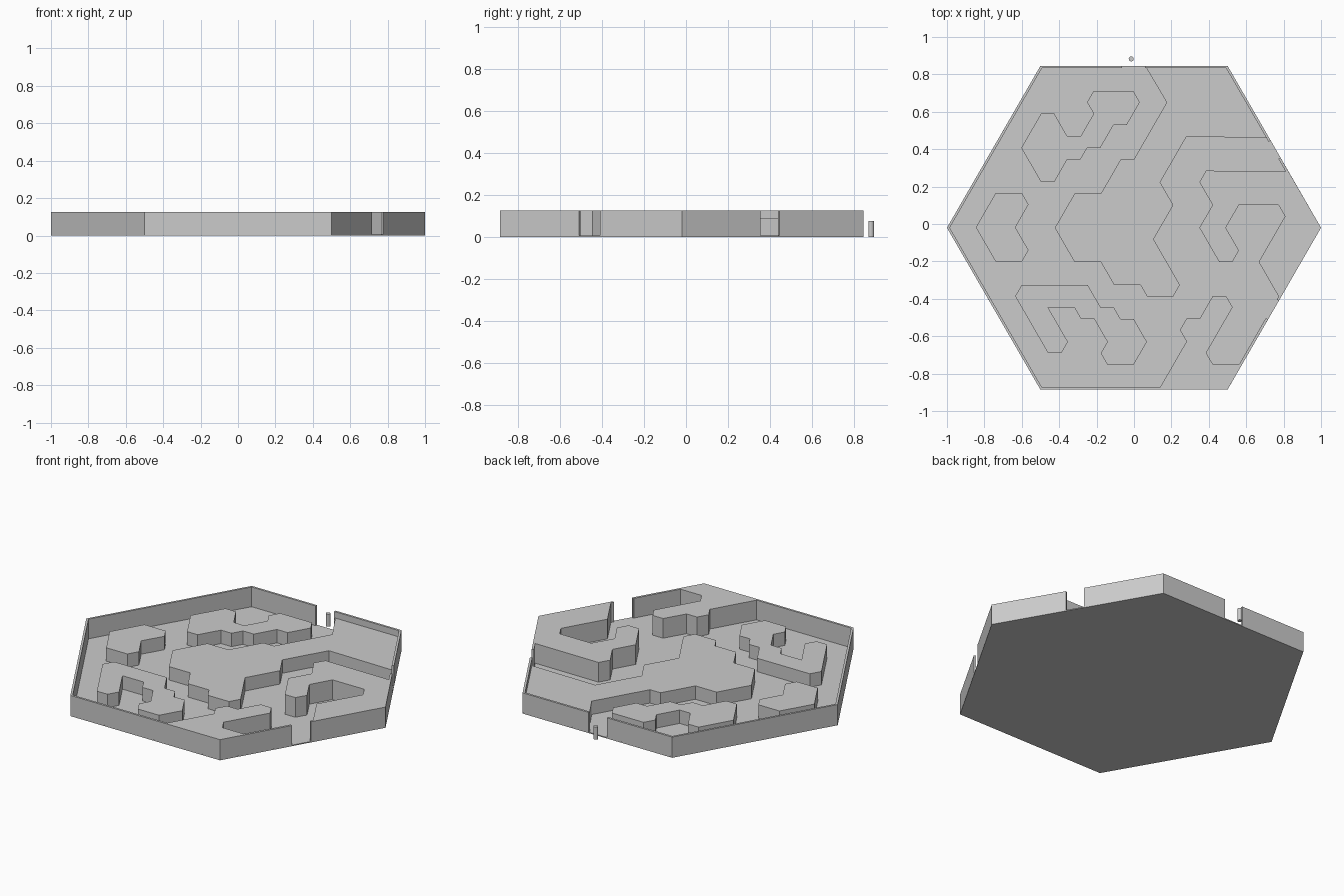
import bpy, bmesh, math

if "Cube" in bpy.data.objects:
    bpy.data.objects.remove(bpy.data.objects["Cube"])

CY = -0.02      # centre of the hexagon in y
UNIT = 0.0704   # step of the triangular grid the walls follow
RIM_TOP = 0.125
ISLAND_TOP = 0.087
FLOOR_TOP = 0.006


def prism(name, pts, z0, z1):
    """Flat outline extruded from z0 to z1."""
    bm = bmesh.new()
    face = bm.faces.new([bm.verts.new((x, y, z0)) for x, y in pts])
    top = bmesh.ops.extrude_face_region(bm, geom=[face])["geom"]
    for v in top:
        if isinstance(v, bmesh.types.BMVert):
            v.co.z = z1
    if face.is_valid is False or len([f for f in bm.faces if all(abs(v.co.z - z0) < 1e-6 for v in f.verts)]) == 0:
        bm.faces.new([v for v in bm.verts if abs(v.co.z - z0) < 1e-6])
    bmesh.ops.recalc_face_normals(bm, faces=bm.faces)
    mesh = bpy.data.meshes.new(name)
    bm.to_mesh(mesh)
    bm.free()
    obj = bpy.data.objects.new(name, mesh)
    bpy.context.collection.objects.link(obj)
    return obj


DIRS = {"E": 0, "NE": 60, "NW": 120, "W": 180, "SW": 240, "SE": 300}


def walk(start, steps):
    """Follow grid steps such as 'NE3' and return the corner points."""
    pts = [start]
    for s in steps.split():
        a, d = math.radians(DIRS[s[:-1]]), int(s[-1]) * UNIT
        pts.append((pts[-1][0] + d * math.cos(a), pts[-1][1] + d * math.sin(a)))
    return pts


def inset(pts, k=0.985):
    return [(x * k, CY + (y - CY) * k) for x, y in pts]


# Thin hexagonal floor plate
hexagon = [(math.cos(math.radians(60 * i)), CY + math.sin(math.radians(60 * i))) for i in range(6)]
prism("floor_plate", hexagon, 0, FLOOR_TOP)

# Outer rim in three pieces, leaving three doorways
rims = {
    "rim_upper_right": [(0.06, 0.846), (0.5, 0.846), (0.731, 0.446)],
    "rim_right": [(0.783, 0.355), (1, CY), (0.775, -0.41)],
    "rim_left": [(0.717, -0.51), (0.5, -0.886), (-0.5, -0.886),
                 (-1, CY), (-0.5, 0.846), (-0.065, 0.846)],
}
for name, pts in rims.items():
    prism(name, pts + inset(pts)[::-1], 0, RIM_TOP)

# Free-standing low islands (the last step closes the loop)
islands = {
    "island_upper_left": ((-0.497, 0.59), "E1 SE2 E1 NE2 NW1 NE1 E3 SE1 SW2 W1 SW2 W1 SW1 W1 SW2 W1 NW3"),
    "island_left": ((-0.74, 0.165), "E2 SE1 SW2 SE2 SW1 W2 NW3"),
    "island_lower_left": ((-0.6, -0.325), "E5 SE2 E1 SE1 E1 SE2 SW2 W2 NW1 NE1 NW2 W1 NW1 W2 SE3 SW1 W1 NW5"),
}
for name, (start, steps) in islands.items():
    prism(name, walk(start, steps), 0.002, ISLAND_TOP)

# Low central plateau joined to the upper right rim
centre = walk((0.175, 0.65), "SW5 W1 SW3 W2 SW3 SE3 E2 SE2 E2 SE1 E2 NE1 NW4 NE3 NW2 NE4")
prism("centre_plateau", centre + inset([(0.72, 0.465), (0.5, 0.846), (0.065, 0.846)], 0.99),
      0.002, ISLAND_TOP)

# Full-height blocks flush with the rim
right = walk((0.385, 0.285), "SW1 SE2 SW2 SE3 E1 NE1 NW2 NE2 E3 SE1 SW4 SE3")
prism("right_block", right + inset([(0.785, -0.392), (1, CY), (0.824, 0.285)], 0.99), 0.002, RIM_TOP)
lower = walk((0.14, -0.872), "NE4 NW1 NE1 E1 NE2 E1 SE1 SW4 SE1 E2 NE4")
prism("lower_right_block", lower + inset([(0.717, -0.51), (0.5, -0.886), (0.135, -0.886)], 0.99),
      0.002, RIM_TOP)

# Small pin standing outside the top doorway
bpy.ops.mesh.primitive_cylinder_add(vertices=12, radius=0.0135, depth=0.075,
                                    location=(-0.015, 0.8725 + 0.01, 0.0375))
bpy.context.object.name = "pin"
